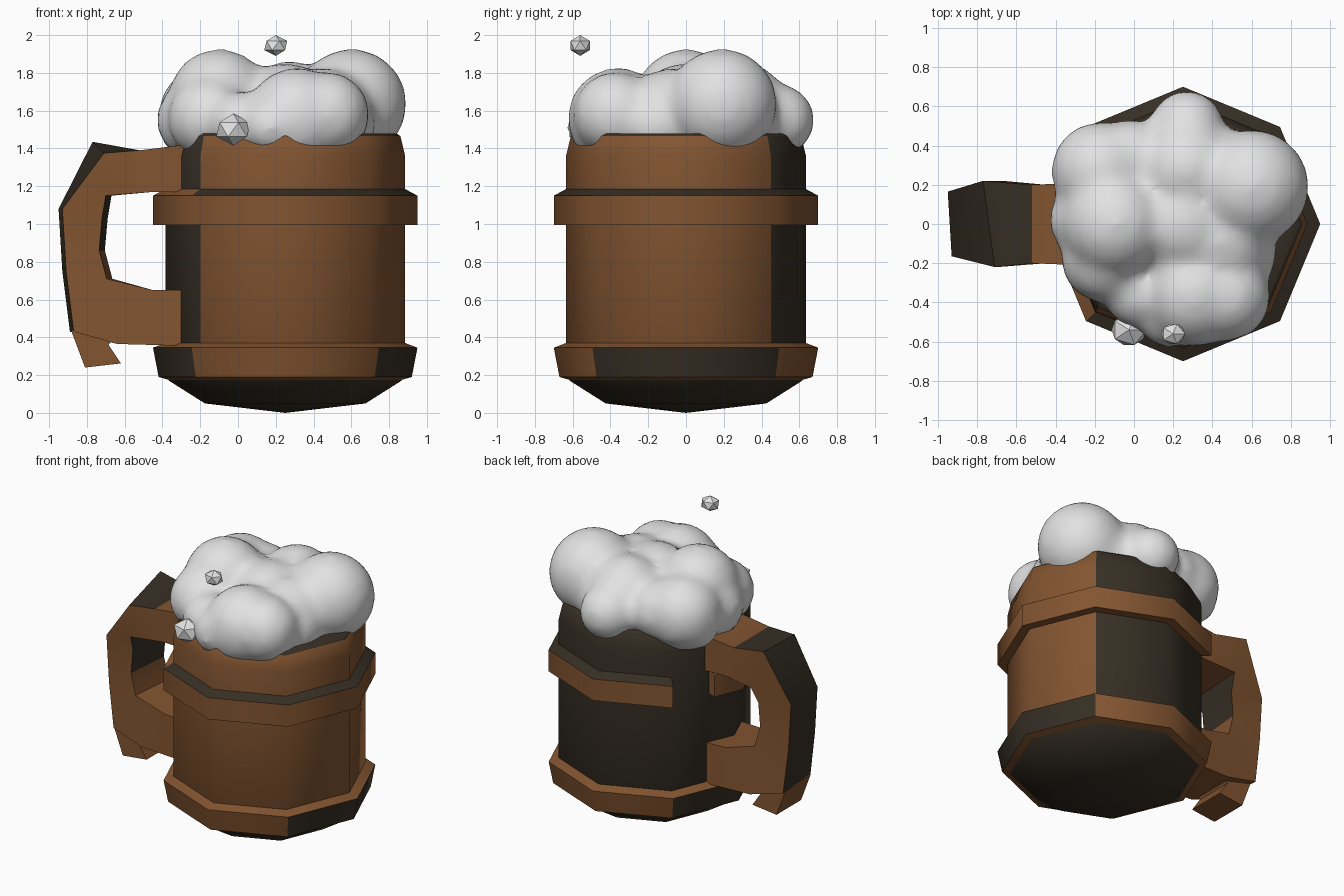
import bpy, bmesh, math
from mathutils import Vector

if "Cube" in bpy.data.objects:
    bpy.data.objects.remove(bpy.data.objects["Cube"])


def material(name, rgb):
    m = bpy.data.materials.new(name)
    m.diffuse_color = (*rgb, 1)
    m.use_nodes = True
    m.node_tree.nodes["Principled BSDF"].inputs["Base Color"].default_value = m.diffuse_color
    return m


BROWN = material("warm wood", (0.225, 0.09, 0.03))
DARK = material("dark wood", (0.037, 0.028, 0.018))
FOAM = material("foam white", (0.76, 0.76, 0.76))
CX = 0.25  # mug axis


def finish(name, bm, mats, smooth=None):
    bmesh.ops.remove_doubles(bm, verts=bm.verts, dist=0.0005)
    bmesh.ops.recalc_face_normals(bm, faces=bm.faces)
    me = bpy.data.meshes.new(name)
    bm.to_mesh(me)
    bm.free()
    for m in mats:
        me.materials.append(m)
    ob = bpy.data.objects.new(name, me)
    bpy.context.collection.objects.link(ob)
    if smooth:
        me.shade_smooth()
        me.set_sharp_from_angle(angle=math.radians(smooth))
    return ob


def octagon_sweep(name, profile, is_dark, angles=None, closed=False):
    """Sweep an (r, z) profile round an octagon; is_dark(sector, step) picks colour."""
    full = angles is None
    angles = angles or [45 * i for i in range(9)]
    bm = bmesh.new()
    rings = []
    for a in angles:
        off = math.radians(a % 45 - 22.5)
        k = math.cos(math.radians(22.5)) / math.cos(off)
        t = math.radians(a)
        rings.append([bm.verts.new((CX + r * k * math.cos(t), r * k * math.sin(t), z))
                      for r, z in profile])
    n = len(profile)
    for i in range(len(rings) - 1):
        sector = int(((angles[i] + angles[i + 1]) / 2 % 360) // 45)
        for j in range(n if closed else n - 1):
            q = (j + 1) % n
            a, b = rings[i], rings[i + 1]
            f = bm.faces.new((a[j], b[j], b[q], a[q]))
            f.material_index = int(is_dark(sector, j))
    if closed and not full:
        bm.faces.new(rings[0])
        bm.faces.new(rings[-1])
    return finish(name, bm, [BROWN, DARK], 46)


# Barrel body: dark base, dark rim, dark staves at the back and handle side
octagon_sweep("mug_body",
              [(0, 0), (0.425, 0.05), (0.615, 0.17), (0.635, 0.2), (0.635, 1.1),
               (0.635, 1.36), (0.61, 1.465), (0.59, 1.48), (0.5, 1.48), (0, 1.46)],
              lambda s, j: j < 3 or j in (6, 7) or (j in (3, 4, 5) and s in (1, 2, 3, 4)))

# Lower hoop, dark on the two faces at each end
octagon_sweep("lower_band", [(0.6, 0.17), (0.67, 0.19), (0.70, 0.345), (0.635, 0.37)],
              lambda s, j: j == 1 and s in (0, 3, 4, 7), closed=True)

# Upper hoop, open beside the handle, with a dark top bevel
octagon_sweep("upper_band", [(0.6, 0.995), (0.70, 0.995), (0.70, 1.15), (0.635, 1.185)],
              lambda s, j: j == 2 and s not in (3, 4),
              angles=[162, 180, 225, 270, 315, 360, 405, 450, 495], closed=True)

# Handle: stations of (outer x, outer z, inner x, inner z, half width)
stations = [(-0.28, 1.42, -0.28, 1.17, 0.21), (-0.52, 1.39, -0.45, 1.17, 0.20),
            (-0.77, 1.435, -0.69, 1.15, 0.22), (-0.95, 1.08, -0.71, 1.03, 0.165),
            (-0.93, 0.75, -0.725, 0.86, 0.165), (-0.89, 0.43, -0.685, 0.71, 0.17),
            (-0.64, 0.365, -0.45, 0.65, 0.19), (-0.28, 0.355, -0.28, 0.65, 0.20)]
bm = bmesh.new()
loops = []
for i, (ox, oz, ix, iz, w) in enumerate(stations):
    s = 0.02 if 2 <= i <= 5 else 0
    loops.append([bm.verts.new(p) for p in (
        (ox + s * (3 if i == 2 else 1), -w, oz - (0.06 if i == 2 else 0)), (ox, w, oz),
        (ix + s, w, iz), (ix - s / 2, -w, iz))])
for i in range(len(loops) - 1):
    for j in range(4):
        q = (j + 1) % 4
        f = bm.faces.new((loops[i][j], loops[i][q], loops[i + 1][q], loops[i + 1][j]))
        f.material_index = int((j == 0 and 1 <= i <= 4) or (j == 2 and 2 <= i <= 3))
bm.faces.new(loops[0])
bm.faces.new(loops[-1])
finish("handle", bm, [BROWN, DARK], 40)

# Short tail under the handle
bm = bmesh.new()
outline = [(-0.885, 0.44), (-0.81, 0.24), (-0.62, 0.262), (-0.685, 0.36), (-0.64, 0.42)]
sides = [[bm.verts.new((x, y, z)) for x, z in outline] for y in (-0.15, 0.13)]
for side in sides:
    bm.faces.new(side)
for i in range(5):
    j = (i + 1) % 5
    bm.faces.new((sides[0][i], sides[0][j], sides[1][j], sides[1][i]))
finish("handle_tail", bm, [BROWN, DARK])

# Foam head: overlapping balls fused and smoothed
balls = [(0.60, 0.19, 1.635, 0.29), (-0.10, 0.0, 1.66, 0.265), (-0.17, 0.27, 1.58, 0.25),
         (0.27, 0.49, 1.55, 0.19), (0.27, 0.28, 1.60, 0.26), (0.31, -0.36, 1.56, 0.265),
         (0.47, -0.37, 1.58, 0.225), (0.17, -0.48, 1.52, 0.15), (-0.15, -0.18, 1.56, 0.22),
         (-0.22, 0.02, 1.55, 0.21), (0.25, 0.0, 1.57, 0.28), (0.02, -0.36, 1.53, 0.17),
         (-0.28, 0.28, 1.50, 0.14), (0.45, -0.08, 1.55, 0.27), (-0.02, 0.33, 1.58, 0.20),
         (0.45, 0.30, 1.55, 0.19), (0.55, -0.15, 1.52, 0.18)]
bm = bmesh.new()
for x, y, z, r in balls:
    res = bmesh.ops.create_icosphere(bm, subdivisions=3, radius=r * 1.02)
    bmesh.ops.translate(bm, verts=res["verts"], vec=Vector((x, y, z)))
foam = finish("foam_head", bm, [FOAM])
rm = foam.modifiers.new("fuse", "REMESH")
rm.mode = "VOXEL"
rm.voxel_size = 0.035
rm.use_smooth_shade = True
sm = foam.modifiers.new("soften", "SMOOTH")
sm.factor = 0.5
sm.iterations = 10

# Loose foam lumps
for name, loc, size, sub in (("foam_drip", (-0.025, -0.54, 1.50), (0.10, 0.09, 0.085), 1),
                             ("foam_fleck", (0.20, -0.56, 1.945), (0.068, 0.06, 0.055), 1)):
    bm = bmesh.new()
    bmesh.ops.create_icosphere(bm, subdivisions=sub, radius=1)
    for v in bm.verts:
        v.co = Vector(loc) + Vector(v.co[i] * size[i] for i in range(3))
    finish(name, bm, [FOAM])
